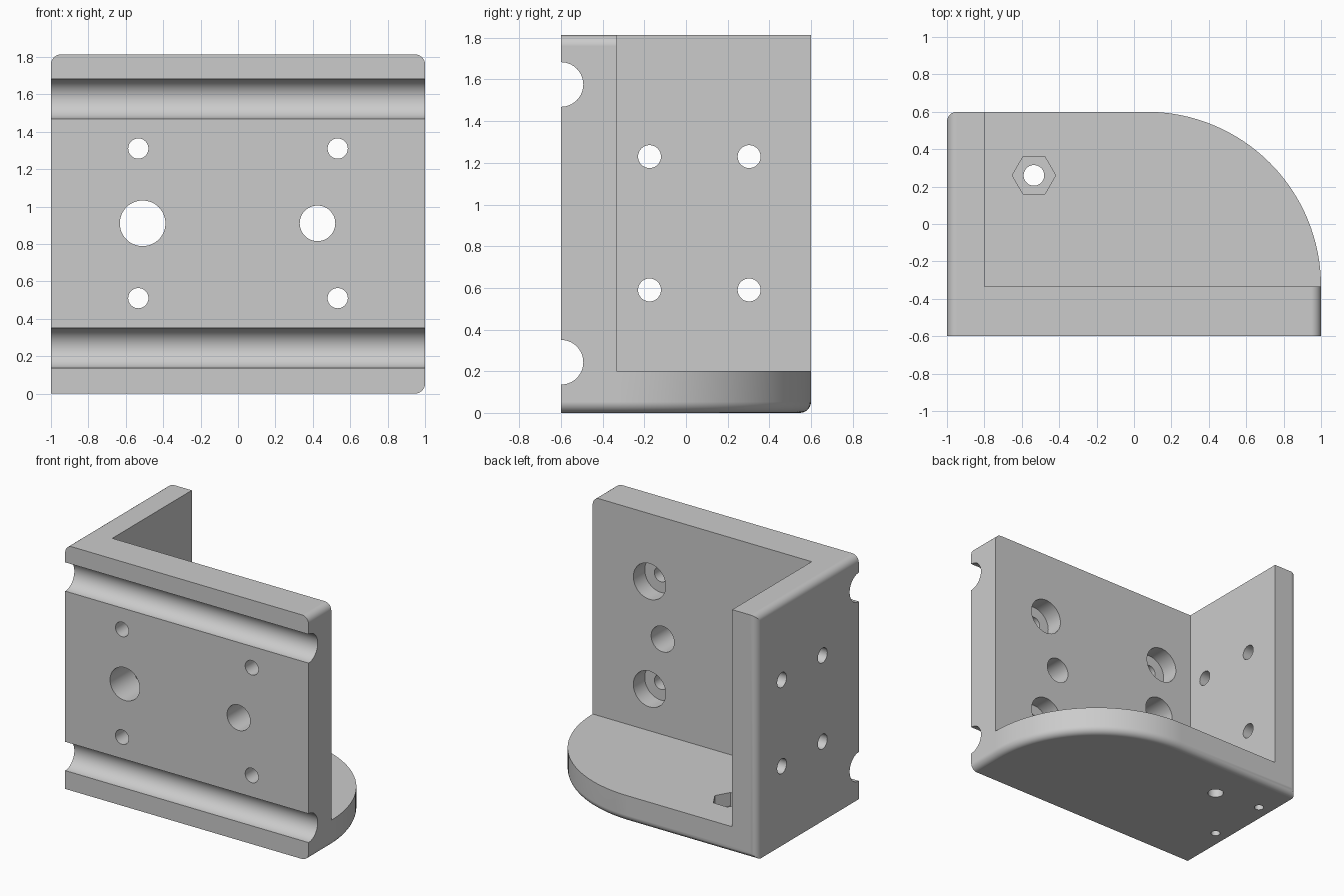
import bpy, bmesh, math

cube = bpy.data.objects.get("Cube")
if cube:
    bpy.data.objects.remove(cube, do_unlink=True)

HEIGHT = 1.813
PLATE_BACK = -0.333   # rear face of the front plate
WALL_IN = -0.8        # inner face of the side wall
BASE_TOP = 0.2
FILLET = 0.053


def prism(name, points, axis, start, end):
    """Extrude a closed 2D outline along an axis (the other two axes stay in x, y, z order)."""
    def place(p, t):
        co = list(p)
        co.insert("xyz".index(axis), t)
        return co
    bm = bmesh.new()
    face = bm.faces.new([bm.verts.new(place(p, start)) for p in points])
    ext = bmesh.ops.extrude_face_region(bm, geom=[face])
    for v in ext["geom"]:
        if isinstance(v, bmesh.types.BMVert):
            v.co["xyz".index(axis)] = end
    bmesh.ops.recalc_face_normals(bm, faces=bm.faces)
    mesh = bpy.data.meshes.new(name)
    bm.to_mesh(mesh)
    bm.free()
    obj = bpy.data.objects.new(name, mesh)
    bpy.context.collection.objects.link(obj)
    return obj


def arc(u, v, r, sides=48, sweep=math.tau, ends=0):
    return [(u + r * math.cos(sweep * i / sides), v + r * math.sin(sweep * i / sides))
            for i in range(sides + ends)]


def cut(cutter):
    mod = bracket.modifiers.new("cut", "BOOLEAN")
    mod.operation = "DIFFERENCE"
    mod.solver = "EXACT"
    mod.object = cutter
    bpy.ops.object.modifier_apply(modifier=mod.name)
    bpy.data.objects.remove(cutter, do_unlink=True)


def drill(axis, u, v, r, start, end, sides=48):
    cut(prism("drill", arc(u, v, r, sides), axis, start, end))


# Block with one large rounded corner in plan
radius = 0.6 - PLATE_BACK
corner = arc(1 - radius, PLATE_BACK, radius, 32, math.pi / 2, 1)
corner[0], corner[-1] = (1, PLATE_BACK), (1 - radius, 0.6)
bracket = prism("corner_bracket", [(-1, -0.6), (1, -0.6)] + corner + [(-1, 0.6)], "z", 0, HEIGHT)
bpy.ops.object.select_all(action="DESELECT")
bpy.context.view_layer.objects.active = bracket
bracket.select_set(True)

# Hollow out the inside, leaving base, front plate and side wall
cut(prism("inside", [(WALL_IN, PLATE_BACK), (2, PLATE_BACK), (2, 2), (WALL_IN, 2)],
          "z", BASE_TOP, 3))


# Rounded outer edges
def rounded(edge):
    def both(axis, value):
        return all(abs(v.co[axis] - value) < 1e-4 for v in edge.verts)
    if both(2, 0):
        return not both(1, -0.6) and not both(0, -1)
    if both(2, HEIGHT):
        return both(0, -1) or both(0, 1)
    return both(0, -1) and both(1, 0.6)


bm = bmesh.new()
bm.from_mesh(bracket.data)
bmesh.ops.bevel(bm, geom=[e for e in bm.edges if rounded(e)], offset=FILLET,
                offset_type="OFFSET", segments=6, profile=0.5, affect="EDGES",
                clamp_overlap=False)
bm.to_mesh(bracket.data)
bm.free()

# Rod grooves across the front
for z in (0.243, 1.576):
    drill("x", -0.6, z, 0.107, -1.2, 1.2, 64)

# Counterbored screw holes and two larger holes in the front plate
for x in (-0.533, 0.533):
    for z in (0.51, 1.31):
        drill("y", x, z, 0.054, -0.7, -0.2)
        drill("y", x, z, 0.133, -0.467, -0.2)
drill("y", -0.51, 0.91, 0.122, -0.7, -0.2)
drill("y", 0.425, 0.91, 0.095, -0.7, -0.2)

# Side wall holes, with narrow holes rising from below
for y in (-0.175, 0.303):
    for z in (0.59, 1.23):
        drill("x", y, z, 0.055, -1.2, -0.7)
    drill("z", -0.9, y, 0.033, -0.1, 0.59, 24)

# Base hole with hexagonal nut pocket
drill("z", -0.535, 0.26, 0.055, -0.1, 0.3)
drill("z", -0.535, 0.26, 0.116, 0.1, 0.3, 6)

# Single grey material
grey = bpy.data.materials.new("light_grey")
grey.use_nodes = True
colour = (0.6, 0.6, 0.6, 1)
grey.diffuse_color = colour
grey.node_tree.nodes["Principled BSDF"].inputs["Base Color"].default_value = colour
bracket.data.materials.clear()
bracket.data.materials.append(grey)

# Smooth curved faces, keep flat faces flat
bpy.ops.object.shade_smooth_by_angle(angle=math.radians(30))
weighted = bracket.modifiers.new("weighted_normals", "WEIGHTED_NORMAL")
weighted.keep_sharp = True
